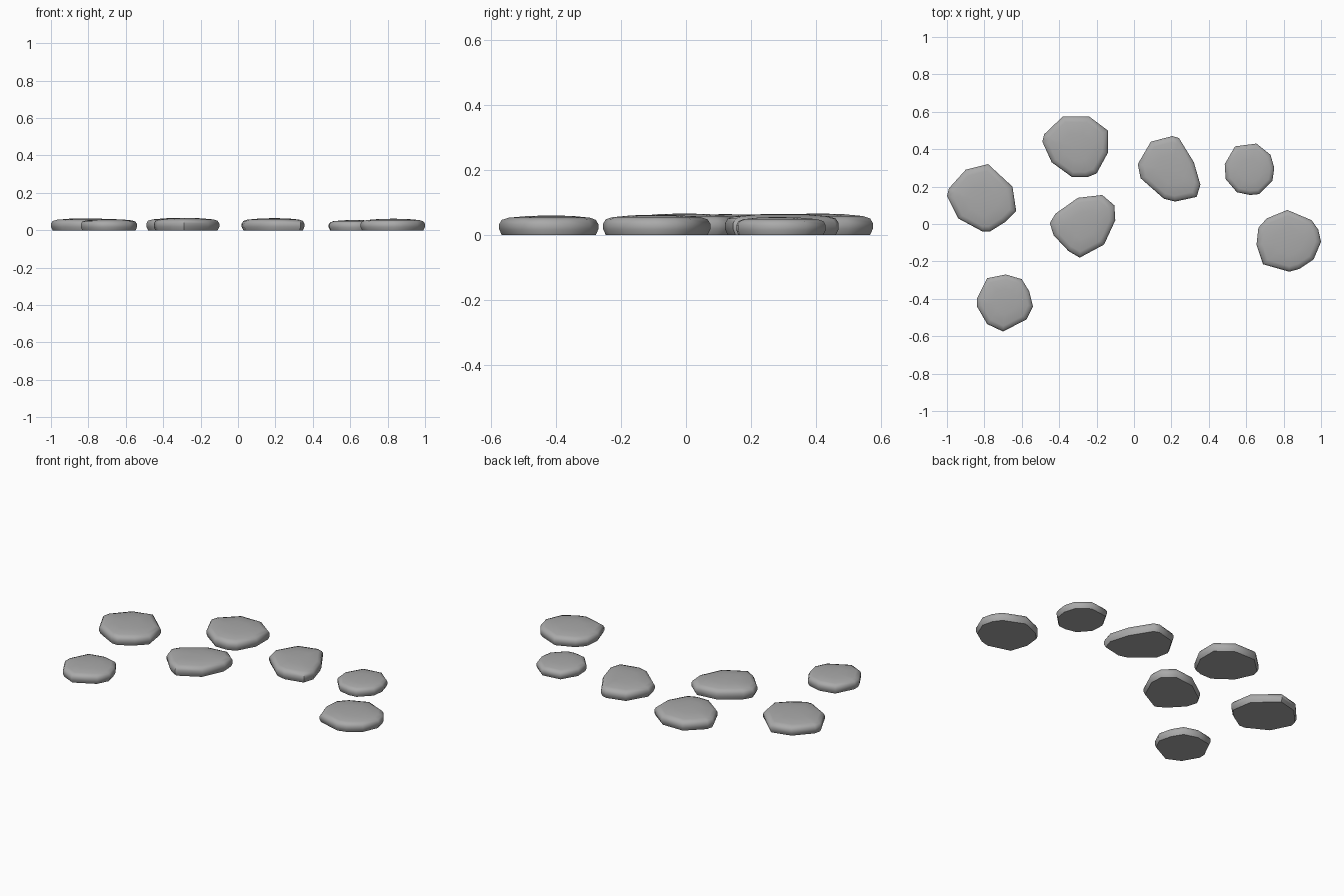
import bpy
import bmesh
import math
from mathutils import Vector

cube = bpy.data.objects.get("Cube")
if cube:
    bpy.data.objects.remove(cube, do_unlink=True)

# One grey stone colour
stone_grey = bpy.data.materials.new("stone_grey")
stone_grey.use_nodes = True
colour = (0.4, 0.4, 0.4, 1.0)
stone_grey.diffuse_color = colour
shader = stone_grey.node_tree.nodes["Principled BSDF"]
shader.inputs["Base Color"].default_value = colour
shader.inputs["Roughness"].default_value = 0.9

# Rounded side profile: outline scale, share of the stone height
PROFILE = [(0.95, 0), (1, 0.28), (1, 0.55), (0.95, 0.77), (0.82, 0.88), (0.45, 0.97)]


def make_stone(name, height, outline):
    """Stack scaled copies of the outline into a flat-bottomed pebble slab."""
    points = [Vector(p) for p in outline]
    centre = sum(points, Vector((0, 0))) / len(points)
    bm = bmesh.new()
    rings = []
    for scale, level in PROFILE:
        ring = []
        for p in points:
            flat = centre + (p - centre) * scale
            ring.append(bm.verts.new((flat.x, flat.y, height * level)))
        rings.append(ring)
    count = len(points)
    bm.faces.new(rings[0])
    for low, high in zip(rings, rings[1:]):
        for i in range(count):
            j = (i + 1) % count
            bm.faces.new((low[i], low[j], high[j], high[i]))
    # Gently domed crown
    crown = bm.verts.new((centre.x, centre.y, height))
    for i in range(count):
        bm.faces.new((rings[-1][i], rings[-1][(i + 1) % count], crown))
    bmesh.ops.recalc_face_normals(bm, faces=bm.faces)
    mesh = bpy.data.meshes.new(name)
    bm.to_mesh(mesh)
    bm.free()
    mesh.materials.append(stone_grey)
    stone = bpy.data.objects.new(name, mesh)
    bpy.context.collection.objects.link(stone)
    bpy.ops.object.select_all(action="DESELECT")
    stone.select_set(True)
    bpy.context.view_layer.objects.active = stone
    bpy.ops.object.shade_smooth_by_angle(angle=math.radians(50))


# Stepping stones, listed from the right end of the path to the left
make_stone("right_end_stone", 0.064, [
    (-.78, .32), (-.65, .2), (-.63, .07), (-.69, .01), (-.77, -.04),
    (-.81, -.04), (-.94, .03), (-1, .15), (-.99, .19), (-.9, .29)])
make_stone("right_front_stone", 0.06, [
    (-.685, -.27), (-.6, -.295), (-.56, -.36), (-.54, -.44), (-.575, -.51),
    (-.7, -.575), (-.785, -.535), (-.84, -.44), (-.84, -.4), (-.785, -.29)])
make_stone("back_stone", 0.066, [
    (-.38, .575), (-.24, .575), (-.14, .5), (-.14, .38), (-.2, .27),
    (-.25, .25), (-.33, .25), (-.44, .33), (-.49, .44), (-.48, .48)])
make_stone("middle_stone", 0.066, [
    (-.3, .14), (-.17, .155), (-.105, .1), (-.1, .02), (-.16, -.11),
    (-.29, -.18), (-.35, -.145), (-.43, -.06), (-.45, .005), (-.42, .055)])
make_stone("long_stone", 0.065, [
    (.09, .44), (.205, .47), (.24, .46), (.32, .33), (.355, .21),
    (.335, .145), (.22, .12), (.16, .135), (.035, .245), (.02, .32)])
make_stone("left_small_stone", 0.055, [
    (.54, .415), (.655, .43), (.73, .37), (.75, .3), (.74, .23),
    (.67, .16), (.62, .155), (.55, .17), (.49, .24), (.485, .32)])
make_stone("left_end_stone", 0.062, [
    (.82, .075), (.95, .02), (.985, -.03), (1, -.095), (.96, -.19),
    (.885, -.24), (.83, -.255), (.69, -.215), (.655, -.11), (.665, -.02), (.71, .03)])
